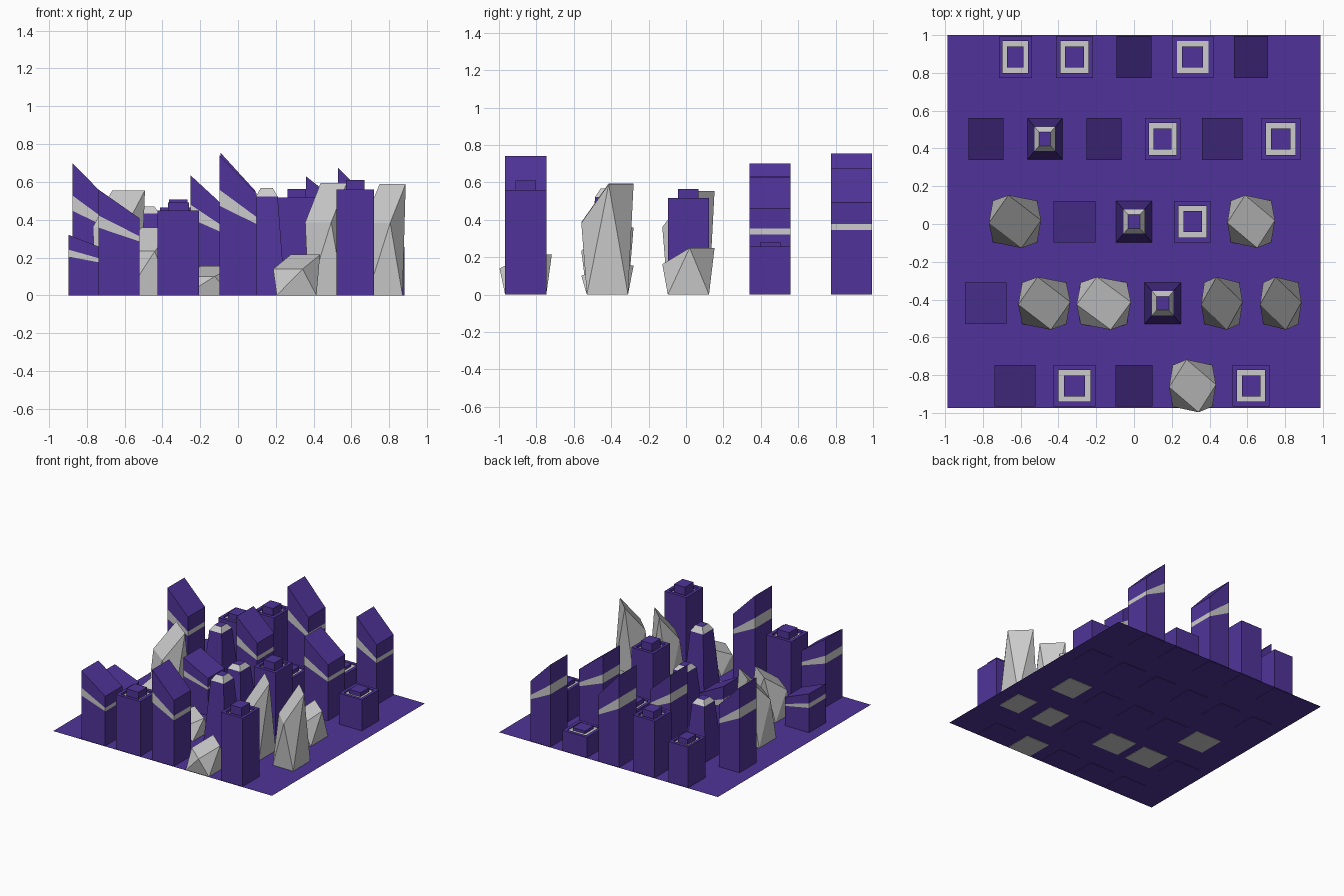
import bpy

if "Cube" in bpy.data.objects:
    bpy.data.objects.remove(bpy.data.objects["Cube"])

purple = bpy.data.materials.new("purple")
purple.diffuse_color = (0.08, 0.034, 0.32, 1)
purple.use_nodes = True
purple.node_tree.nodes["Principled BSDF"].inputs["Base Color"].default_value = purple.diffuse_color
grey = bpy.data.materials.new("grey")
grey.diffuse_color = (0.6, 0.6, 0.6, 1)
grey.use_nodes = True
grey.node_tree.nodes["Principled BSDF"].inputs["Base Color"].default_value = grey.diffuse_color

HY = 0.11                                   # half depth of every plot
ROW_Y = [-0.857, -0.42, 0.013, 0.45, 0.884]
CORNERS = [(-1, -1), (1, -1), (1, 1), (-1, 1)]


def make(name, verts, faces, mats):
    me = bpy.data.meshes.new(name)
    me.from_pydata(verts, [], faces)
    me.materials.append(purple)
    me.materials.append(grey)
    for p, m in zip(me.polygons, mats):
        p.material_index = m
    ob = bpy.data.objects.new(name, me)
    bpy.context.collection.objects.link(ob)
    return ob


def stack(name, x, y, hx, h, levels, grey_seg):
    """Skin square loops (scale, z at left, z at right) from bottom to top."""
    verts, faces, mats = [], [(3, 2, 1, 0)], [0]
    for s, zl, zr in levels:
        verts += [(x + a * hx * s, y + b * HY * s, h * (zl if a < 0 else zr))
                  for a, b in CORNERS]
    for k in range(len(levels) - 1):
        for i in range(4):
            j = (i + 1) % 4
            faces.append((4 * k + i, 4 * k + j, 4 * k + 4 + j, 4 * k + 4 + i))
            mats.append(1 if k == grey_seg else 0)
    n = 4 * (len(levels) - 1)
    faces.append((n, n + 1, n + 2, n + 3))
    mats.append(0)
    make(name, verts, faces, mats)


# slanted roof tower with a grey band
def slant(x, y, hx, h):
    stack("slanted_tower", x, y, hx, h,
          [(1, 0, 0), (1, .64, .51), (1, .755, .56), (1, 1, .73)], 1)


# flat roof block with a grey roof gutter and a rooftop box
def block(x, y, hx, h):
    stack("flat_roof_block", x, y, hx, h,
          [(1, 0, 0), (1, 1, 1), (.76, 1, 1), (.76, .96, .96),
           (.5, .96, .96), (.5, 1.09, 1.09)], 3)


# tapering tower with a grey bevelled cap
def taper(x, y, hx, h):
    stack("tapered_tower", x, y, hx, h,
          [(1, 0, 0), (.6, .92, .92), (.33, 1, 1)], 1)


# twisted grey crystal tower: square base, rotated sloping top
def crystal(x, y, hx, h):
    top = [(.3, -1.27, .65), (1.18, .06, 1), (-.3, 1.27, 1), (-1.18, -.06, .65)]
    verts = [(x + a * hx, y + b * HY, 0) for a, b in CORNERS]
    verts += [(x + a * hx, y + b * HY, h * z) for a, b, z in top]
    faces = [(3, 2, 1, 0), (4, 5, 6, 7)]
    for i in range(4):
        j = (i + 1) % 4
        faces += [(i, j, 4 + i), (j, 4 + j, 4 + i)]
    make("crystal_tower", verts, faces, [1] * len(faces))


# city rows, front to back: (kind, x, half width, height)
rows = [
    [(slant, -.63, .108, .56), (block, -.315, .11, .45), (slant, 0, .098, .74),
     (crystal, .31, .105, .215), (block, .62, .098, .56)],
    [(slant, -.785, .11, .32), (crystal, -.475, .117, .36),
     (crystal, -.16, .122, .155), (taper, .152, .097, .567),
     (crystal, .465, .093, .595), (crystal, .777, .093, .59)],
    [(crystal, -.63, .117, .555), (slant, -.315, .11, .42), (taper, 0, .095, .45),
     (block, .31, .098, .517), (crystal, .62, .107, .25)],
    [(slant, -.783, .093, .70), (taper, -.472, .093, .47), (slant, -.158, .093, .635),
     (block, .152, .095, .26), (slant, .467, .108, .63), (block, .778, .103, .256)],
    [(block, -.628, .088, .335), (block, -.315, .098, .465), (slant, 0, .093, .755),
     (block, .31, .11, .17), (slant, .62, .09, .675)],
]
for y, row in zip(ROW_Y, rows):
    for kind, x, hx, h in row:
        kind(x, y, hx, h)

# ground sheet
make("ground", [(-.988, -.973, .003), (.988, -.973, .003), (.988, 1, .003), (-.988, 1, .003)],
     [(0, 1, 2, 3)], [0])
